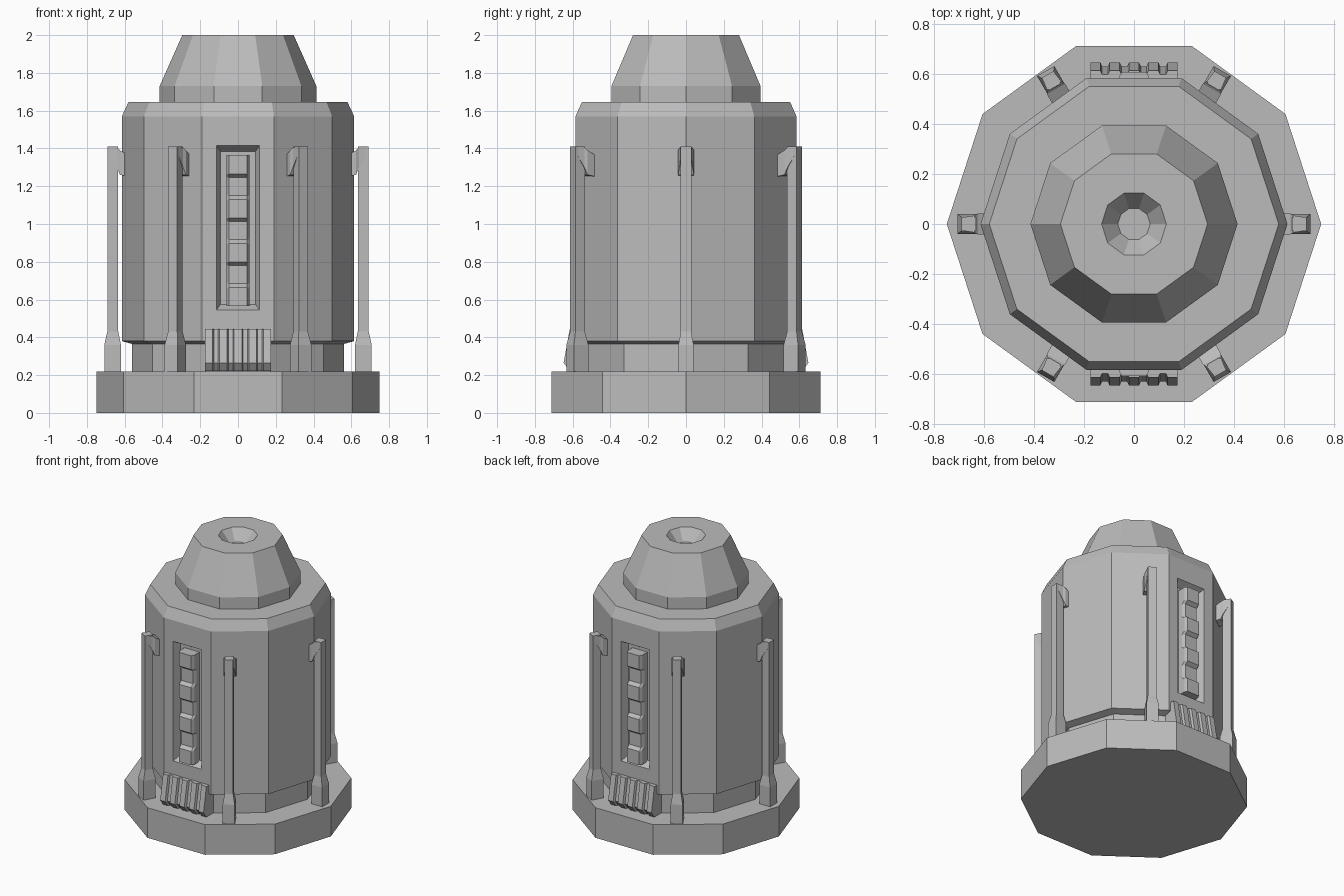
import bpy, bmesh
from math import sin, cos, pi, radians
from mathutils import Matrix

old = bpy.data.objects.get("Cube")
if old:
    bpy.data.objects.remove(old)

grey = bpy.data.materials.new("plain grey")
grey.use_nodes = True
grey.diffuse_color = (0.5, 0.5, 0.5, 1)
grey.node_tree.nodes["Principled BSDF"].inputs["Base Color"].default_value = (0.5, 0.5, 0.5, 1)


def loft(name, loops, turn=0):
    """Skin a run of equal-length point loops, cap both ends, turn about z."""
    bm = bmesh.new()
    rings = [[bm.verts.new(p) for p in loop] for loop in loops]
    for a, b in zip(rings, rings[1:]):
        for i in range(len(a)):
            j = (i + 1) % len(a)
            bm.faces.new((a[i], a[j], b[j], b[i]))
    bm.faces.new(rings[0][::-1])
    bm.faces.new(rings[-1])
    bmesh.ops.recalc_face_normals(bm, faces=bm.faces)
    bmesh.ops.transform(bm, matrix=Matrix.Rotation(radians(turn), 4, "Z"), verts=bm.verts)
    mesh = bpy.data.meshes.new(name)
    bm.to_mesh(mesh)
    bm.free()
    mesh.materials.append(grey)
    obj = bpy.data.objects.new(name, mesh)
    bpy.context.collection.objects.link(obj)
    return obj


def turned(name, profile, sides=10):
    """Ten-sided lathe shape from (radius, height) pairs."""
    angles = [2 * pi * i / sides for i in range(sides)]
    return loft(name, [[(r * cos(a), r * sin(a), z) for a in angles] for r, z in profile])


def rect_z(x0, x1, w, z):
    return [(x0, -w, z), (x1, -w, z), (x1, w, z), (x0, w, z)]


def rect_x(x, w, z0, z1):
    return [(x, -w, z0), (x, w, z0), (x, w, z1), (x, -w, z1)]


def rect_y(y, w, z0, z1):
    return [(-w, y, z0), (w, y, z0), (w, y, z1), (-w, y, z1)]


# Stacked body
turned("base", [(0.75, 0), (0.75, 0.22)])
turned("lower_neck", [(0.56, 0.21), (0.56, 0.39)])
body = turned("body", [(0.56, 0.365), (0.615, 0.38), (0.615, 1.57), (0.58, 1.645)])
turned("cap", [(0.415, 1.63), (0.415, 1.73), (0.295, 2.0), (0.13, 2.0), (0.065, 1.92)])

for side, turn in (("front", 0), ("back", 180)):
    # Tapered recess cut into the wall
    cutter = loft("recess_cutter", [rect_y(-0.6, 0.12, 0.535, 1.425),
                                    rect_y(-0.53, 0.093, 0.575, 1.385)], turn)
    cutter.hide_render = True
    cut = body.modifiers.new("recess", "BOOLEAN")
    cut.operation, cut.solver, cut.object = "DIFFERENCE", "EXACT", cutter
    bpy.context.view_layer.objects.active = body
    bpy.ops.object.modifier_apply(modifier=cut.name)
    bpy.data.objects.remove(cutter)

    # Stepped column: thick and thin segments with sloped shoulders
    rings = []
    z, out = 0.565, True
    for height in (0.115, 0.11, 0.115, 0.11, 0.115, 0.11, 0.115):
        y = -0.61 if out else -0.585
        for h in (z, z + height - 0.015):
            rings.append([(-0.06, -0.52, h), (-0.06, y + 0.02, h), (-0.048, y, h),
                          (0.048, y, h), (0.06, y + 0.02, h), (0.06, -0.52, h)])
        z += height + 0.004
        out = not out
    loft(side + "_column", rings, turn)

    # Ribbed sloping vent: five ribs, four grooves
    outline = []
    for i in range(5):
        x = -0.175 + i * 0.0775
        outline += [(x, 0), (x + 0.04, 0)]
        if i < 4:
            outline += [(x + 0.047, 0.016), (x + 0.07, 0.016)]
    vent = []
    for y, z in ((-0.615, 0.222), (-0.648, 0.265), (-0.615, 0.445)):
        vent.append([(x, y + d, z) for x, d in outline] + [(0.175, -0.52, z), (-0.175, -0.52, z)])
    loft(side + "_vent", vent, turn)

# Six posts with flared feet and hooked brackets
for i in range(6):
    turn = 60 * i
    loft("post", [rect_z(0.62, 0.708, 0.04, 0.22), rect_z(0.62, 0.708, 0.04, 0.36),
                  rect_z(0.634, 0.692, 0.028, 0.43), rect_z(0.634, 0.692, 0.028, 1.41)], turn)
    loft("post_bracket", [rect_x(0.69, 0.026, 1.38, 1.41), rect_x(0.64, 0.034, 1.3, 1.405),
                          rect_x(0.625, 0.042, 1.26, 1.39), rect_x(0.57, 0.042, 1.25, 1.36)], turn)
